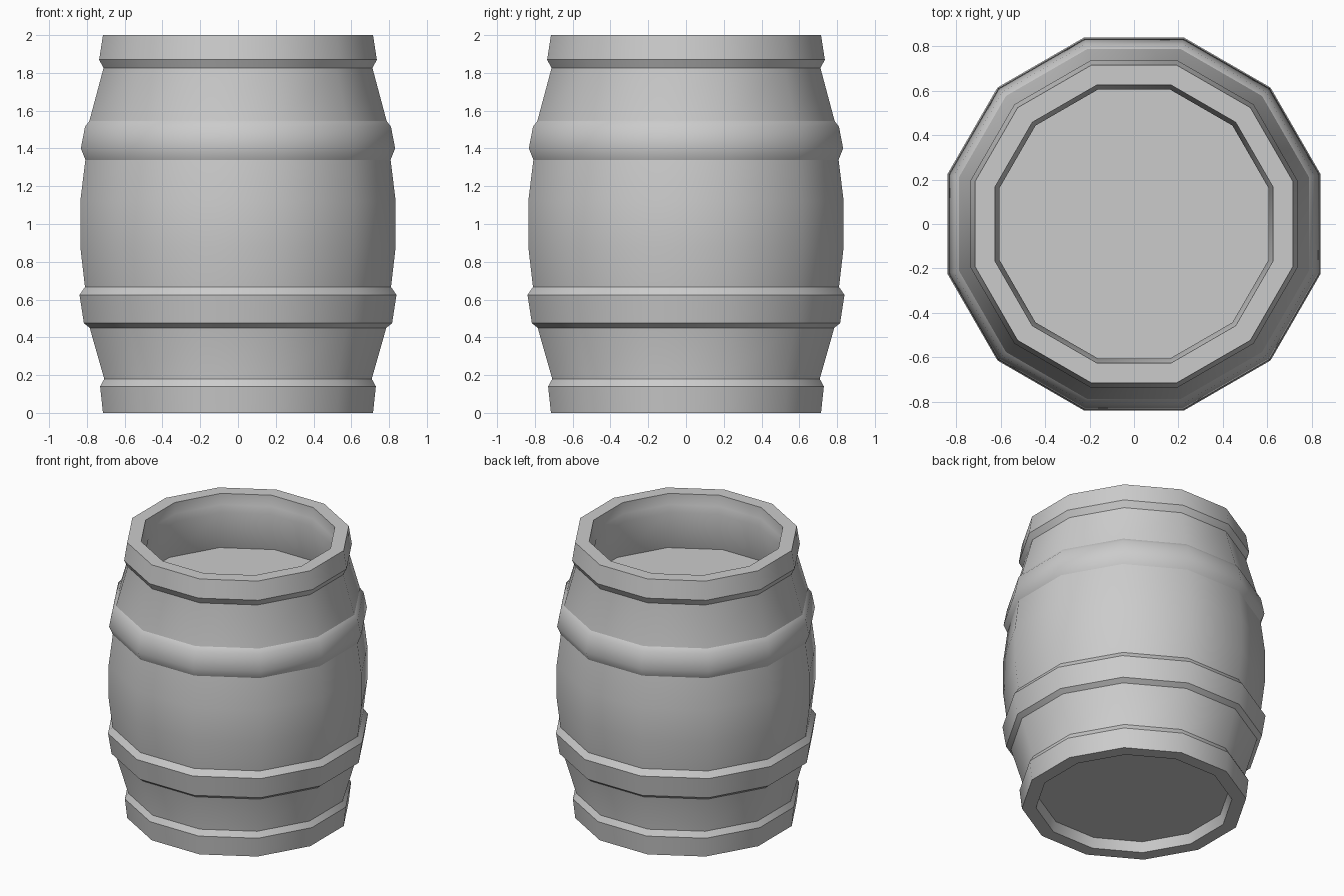
import bpy, bmesh
from math import cos, sin, pi

if "Cube" in bpy.data.objects:
    bpy.data.objects.remove(bpy.data.objects["Cube"])

SIDES = 12


def lathe(name, profile, capped=False):
    """Revolve (flat-to-centre radius, height) points around z with 12 sides."""
    bm = bmesh.new()
    rings = []
    for a, z in profile:
        r = a / cos(pi / SIDES)
        rings.append([bm.verts.new((r * cos((k + 0.5) * 2 * pi / SIDES),
                                    r * sin((k + 0.5) * 2 * pi / SIDES), z))
                      for k in range(SIDES)])
    for low, high in zip(rings, rings[1:]):
        for k in range(SIDES):
            n = (k + 1) % SIDES
            bm.faces.new((low[k], low[n], high[n], high[k]))
    if capped:
        bm.faces.new(rings[0][::-1])
        bm.faces.new(rings[-1])
    mesh = bpy.data.meshes.new(name)
    bm.to_mesh(mesh)
    bm.free()
    obj = bpy.data.objects.new(name, mesh)
    bpy.context.collection.objects.link(obj)
    bpy.ops.object.select_all(action='DESELECT')
    obj.select_set(True)
    bpy.context.view_layer.objects.active = obj
    bpy.ops.object.shade_smooth_by_angle(angle=0.6)
    return obj


# Staves: recessed base, bulging outside, rim lip, inner wall and inner floor
lathe("barrel_body", [
    (0.605, 0.07), (0.625, 0.0), (0.715, 0.0), (0.708, 0.18),
    (0.785, 0.45), (0.81, 0.665), (0.835, 0.88), (0.835, 1.12),
    (0.808, 1.34), (0.787, 1.545), (0.712, 1.825), (0.715, 2.0),
    (0.625, 2.0), (0.622, 1.92), (0.605, 1.87), (0.68, 1.58)], capped=True)

# Hoops, each listed from bottom to top
hoops = {
    "bottom_hoop": [(0.715, 0.0), (0.73, 0.14), (0.708, 0.18)],
    "lower_hoop": [(0.785, 0.45), (0.816, 0.475), (0.839, 0.625), (0.81, 0.667)],
    "upper_hoop": [(0.808, 1.34), (0.832, 1.40), (0.81, 1.515), (0.787, 1.545)],
    "top_hoop": [(0.712, 1.825), (0.735, 1.87), (0.715, 2.0)],
}
for hoop_name, points in hoops.items():
    lathe(hoop_name, points)
